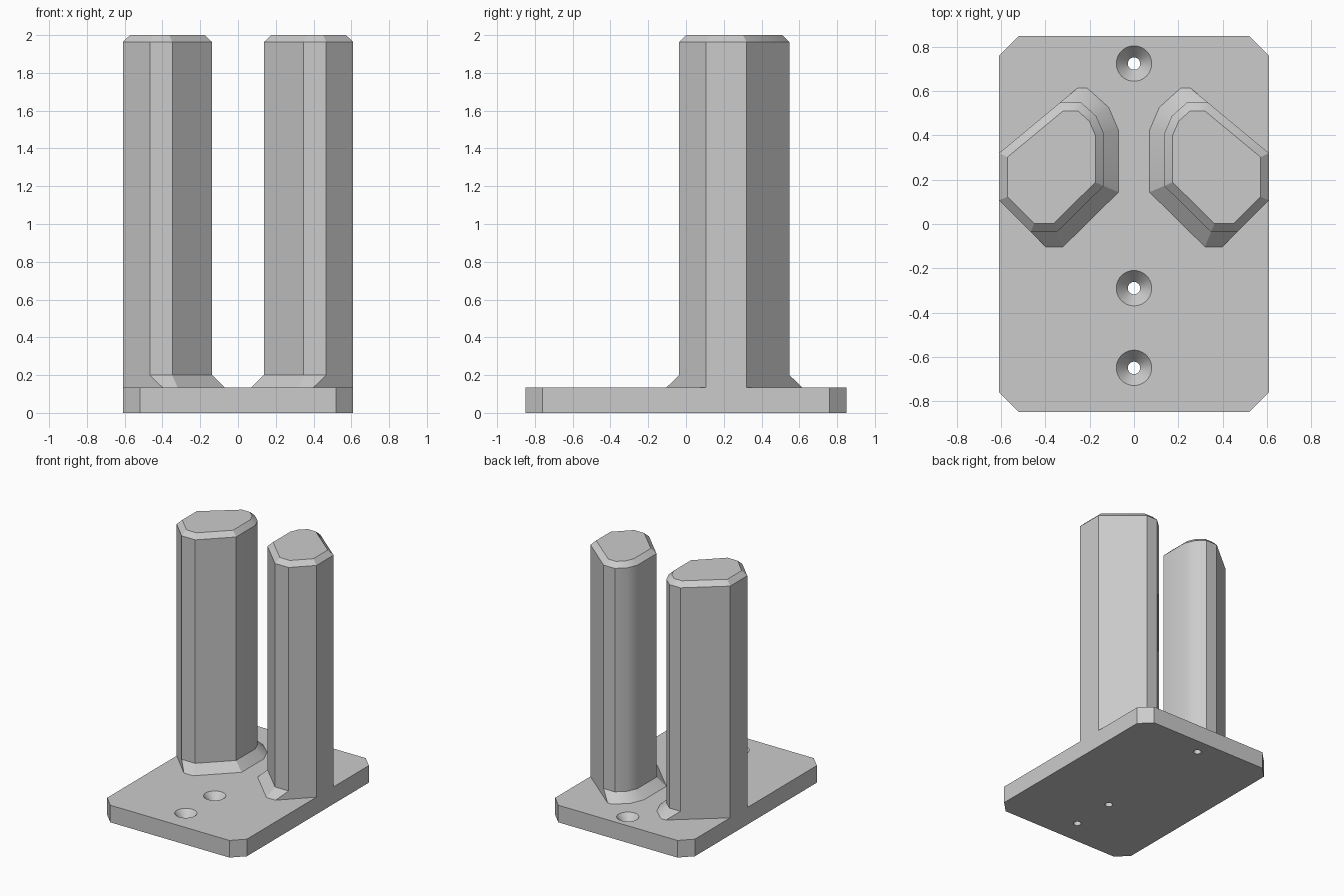
import bpy, bmesh, math
from mathutils import Vector

cube = bpy.data.objects.get("Cube")
if cube:
    bpy.data.objects.remove(cube, do_unlink=True)

GREY = (0.6, 0.6, 0.6, 1)
grey = bpy.data.materials.new("plain_grey")
grey.use_nodes = True
grey.diffuse_color = GREY
grey.node_tree.nodes["Principled BSDF"].inputs["Base Color"].default_value = GREY

PLATE_TOP = 0.135


def offset(outline, distances):
    """Move each edge of a counter-clockwise outline outwards by its distance."""
    count = len(outline)
    lines = []
    for i, d in enumerate(distances):
        a, b = Vector(outline[i]), Vector(outline[(i + 1) % count])
        n = Vector((b.y - a.y, a.x - b.x)).normalized()
        lines.append((n, n.dot(a) + d))
    points = []
    for i in range(count):
        (n, c), (m, e) = lines[i - 1], lines[i]
        det = n.x * m.y - n.y * m.x
        points.append(((c * m.y - e * n.y) / det, (n.x * e - m.x * c) / det))
    return points


def loft(name, rings, bottom=True):
    """Skin a stack of (outline, z) rings and cap the ends."""
    bm = bmesh.new()
    stack = [[bm.verts.new((x, y, z)) for x, y in pts] for pts, z in rings]
    for low, high in zip(stack, stack[1:]):
        for i in range(len(low)):
            j = (i + 1) % len(low)
            bm.faces.new((low[i], low[j], high[j], high[i]))
    bm.faces.new(stack[-1])
    if bottom:
        bm.faces.new(reversed(stack[0]))
    mesh = bpy.data.meshes.new(name)
    bm.to_mesh(mesh)
    bm.free()
    mesh.materials.append(grey)
    obj = bpy.data.objects.new(name, mesh)
    bpy.context.collection.objects.link(obj)
    return obj


def activate(obj):
    bpy.ops.object.select_all(action='DESELECT')
    obj.select_set(True)
    bpy.context.view_layer.objects.active = obj


def circle(y, radius, sides=40):
    turn = 2 * math.pi / sides
    return [(radius * math.cos(i * turn), y + radius * math.sin(i * turn))
            for i in range(sides)]


# Base plate with clipped corners
quarter = [(0.61, 0.76), (0.52, 0.85)]
outline = (quarter + [(-x, y) for x, y in reversed(quarter)]
           + [(-x, -y) for x, y in quarter]
           + [(x, -y) for x, y in reversed(quarter)])
plate = loft("base_plate", [(outline, 0), (outline, PLATE_TOP)])

# Countersunk screw holes along the centre line
for y in (0.725, -0.29, -0.65):
    hole = [(0.028, -0.05), (0.028, 0.075), (0.08, PLATE_TOP), (0.09, PLATE_TOP + 0.01)]
    cutter = loft("screw_hole_cutter", [(circle(y, r), z) for r, z in hole])
    cutter.hide_render = True
    cut = plate.modifiers.new("screw_hole", 'BOOLEAN')
    cut.operation = 'DIFFERENCE'
    cut.solver = 'EXACT'
    cut.object = cutter
    activate(plate)
    bpy.ops.object.modifier_apply(modifier=cut.name)
    bpy.data.objects.remove(cutter, do_unlink=True)

# Post cross-section; the three outer sides have no foot flare
section = [(0.348, -0.036), (0.467, -0.036), (0.61, 0.107), (0.61, 0.32), (0.335, 0.548),
           (0.238, 0.548), (0.17, 0.487), (0.137, 0.41), (0.137, 0.172)]
flare = [0.067 if i not in (1, 2, 3) else 0 for i in range(len(section))]
foot = offset(section, flare)
tip = offset(section, [-0.038] * len(section))
profile = [(foot, PLATE_TOP), (section, 0.2), (section, 1.963), (tip, 2)]


def mirrored(points):
    return [(-x, y) for x, y in reversed(points)]


posts = [loft("left_post", profile, bottom=False),
         loft("right_post", [(mirrored(p), z) for p, z in profile], bottom=False)]

# Smooth the rounded corners and hole walls only
for obj in [plate] + posts:
    activate(obj)
    bpy.ops.object.shade_smooth_by_angle(angle=math.radians(30))
